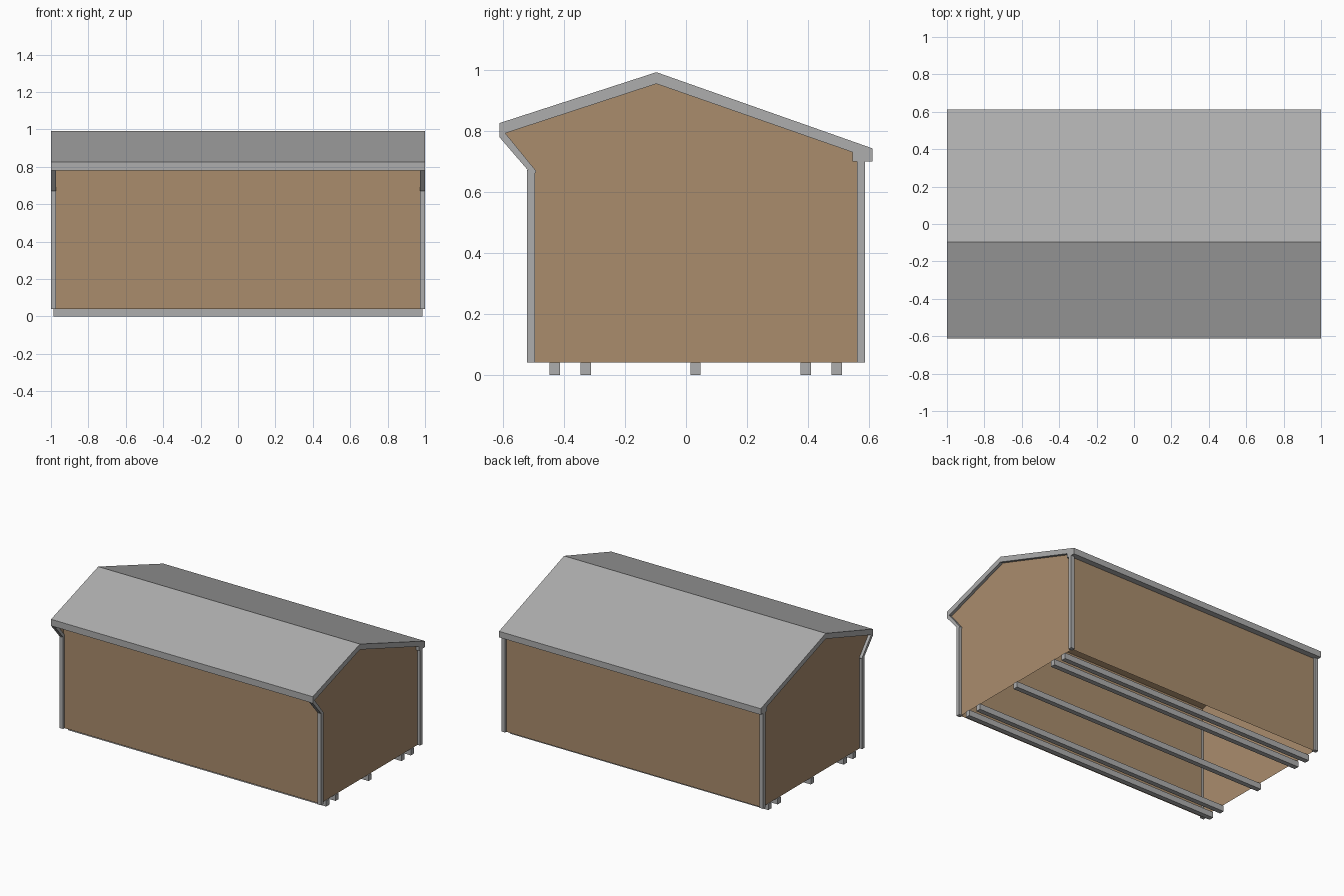
import bpy, bmesh

if "Cube" in bpy.data.objects:
    bpy.data.objects.remove(bpy.data.objects["Cube"])


def material(name, rgb):
    m = bpy.data.materials.new(name)
    m.diffuse_color = (*rgb, 1)
    m.use_nodes = True
    m.node_tree.nodes["Principled BSDF"].inputs["Base Color"].default_value = m.diffuse_color
    return m


GREY = material("grey_trim", (0.42, 0.42, 0.42))
BROWN = material("brown_panel", (0.40, 0.265, 0.152))


def finish(bm, name, mat):
    me = bpy.data.meshes.new(name)
    bm.to_mesh(me)
    bm.free()
    me.materials.append(mat)
    ob = bpy.data.objects.new(name, me)
    bpy.context.collection.objects.link(ob)
    return ob


def prism(name, profile, x0, x1, mat):
    """Solid with a (y, z) profile, running along x."""
    bm = bmesh.new()
    face = bm.faces.new([bm.verts.new((x0, y, z)) for y, z in profile])
    ext = bmesh.ops.extrude_face_region(bm, geom=[face], use_keep_orig=True)
    verts = [g for g in ext["geom"] if isinstance(g, bmesh.types.BMVert)]
    bmesh.ops.translate(bm, verts=verts, vec=(x1 - x0, 0, 0))
    bmesh.ops.recalc_face_normals(bm, faces=bm.faces)
    return finish(bm, name, mat)


def sheet(name, line, x0, x1, mat):
    """Thin panel swept along x from an open (y, z) line."""
    bm = bmesh.new()
    rows = [[bm.verts.new((x, y, z)) for x in (x0, x1)] for y, z in line]
    for a, b in zip(rows, rows[1:]):
        bm.faces.new((a[0], a[1], b[1], b[0]))
    return finish(bm, name, mat)


def end_panel(name, x, profile, mat):
    bm = bmesh.new()
    f = bm.faces.new([bm.verts.new((x, y, z)) for y, z in profile])
    f.normal_update()
    if f.normal.x * x < 0:
        f.normal_flip()
    return finish(bm, name, mat)


def box_profile(y0, y1, z0, z1):
    return [(y0, z0), (y1, z0), (y1, z1), (y0, z1)]


# Roof slab with front fascia and deeper rear eave
prism("roof", [(-0.612, 0.78), (-0.612, 0.825), (-0.097, 0.992), (0.612, 0.742),
               (0.612, 0.70), (0.545, 0.70), (0.545, 0.73), (-0.097, 0.954),
               (-0.592, 0.792)], -1, 1, GREY)

# Long walls and ceiling lining
W = 0.98
sheet("front_wall", [(-0.505, 0.04), (-0.505, 0.819)], -W, W, BROWN)
sheet("back_wall", [(0.572, 0.70), (0.572, 0.04)], -W, W, BROWN)
sheet("ceiling", [(-0.505, 0.817), (-0.097, 0.951), (0.543, 0.728)], -W, W, BROWN)

# Gable ends, flaring forward under the front eave
gable = [(-0.505, 0.04), (0.572, 0.04), (0.572, 0.70), (0.547, 0.70), (0.547, 0.73),
         (-0.097, 0.955), (-0.597, 0.791), (-0.505, 0.675)]
for side, s in (("left", -1), ("right", 1)):
    end_panel(side + "_gable_wall", s * W, gable, BROWN)
    x0, x1 = sorted((s * 0.972, s))
    # Corner posts and slanted eave bracket
    prism(side + "_front_post", box_profile(-0.521, -0.495, 0.04, 0.672), x0, x1, GREY)
    prism(side + "_back_post", box_profile(0.56, 0.586, 0.04, 0.70), x0, x1, GREY)
    prism(side + "_eave_bracket", [(-0.521, 0.674), (-0.495, 0.66), (-0.491, 0.668),
                                   (-0.592, 0.792), (-0.612, 0.78)], x0, x1, GREY)

# Floor skids
for i, y in enumerate((-0.43, -0.328, 0.031, 0.392, 0.494)):
    prism(f"skid_{i + 1}", box_profile(y - 0.017, y + 0.017, 0, 0.04), -0.987, 0.987, GREY)
